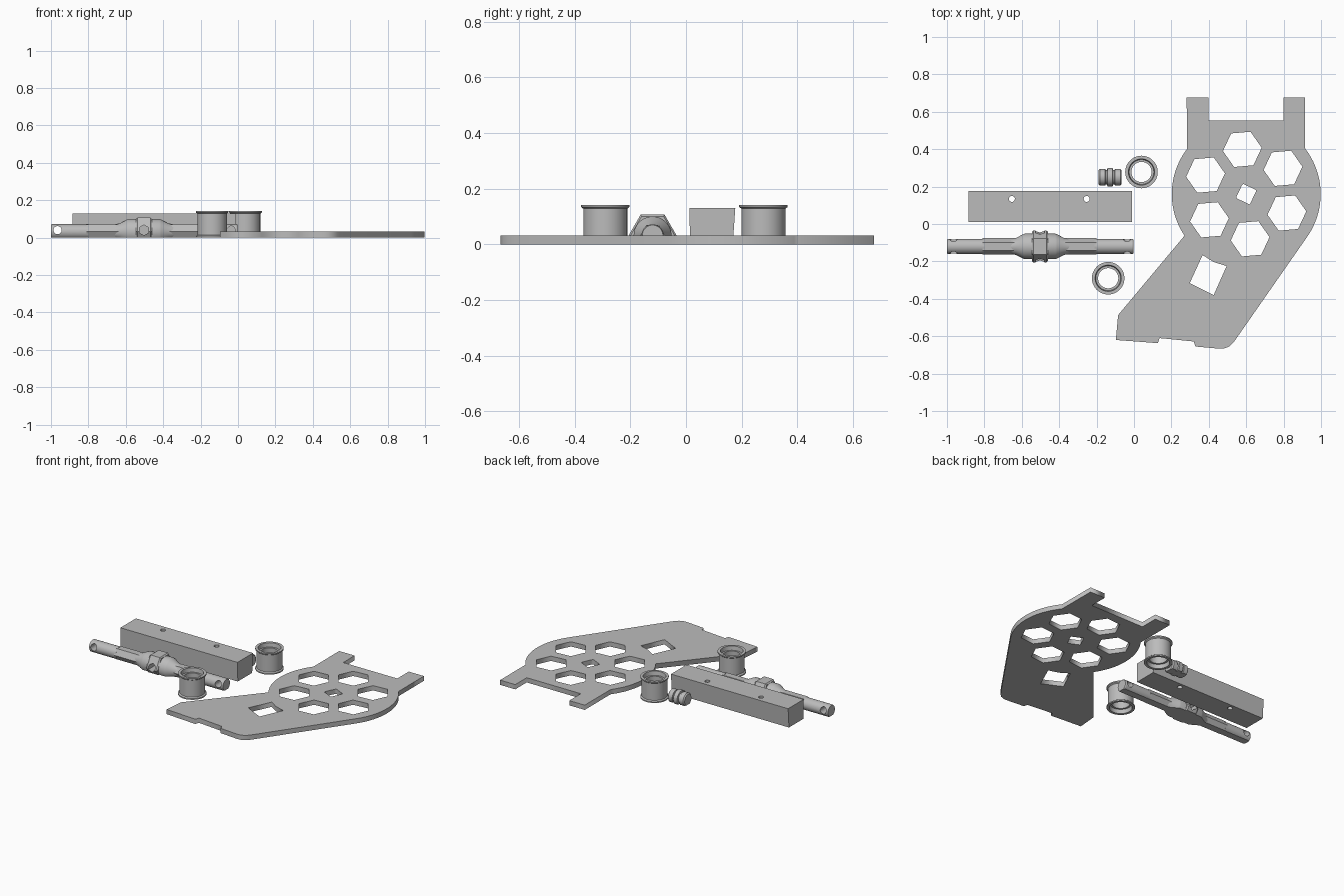
import bpy, bmesh, math
from mathutils import Matrix, Vector

if "Cube" in bpy.data.objects:
    bpy.data.objects.remove(bpy.data.objects["Cube"])

grey = bpy.data.materials.new("mid_grey")
grey.diffuse_color = (0.5, 0.5, 0.5, 1)
grey.use_nodes = True
grey.node_tree.nodes["Principled BSDF"].inputs["Base Color"].default_value = grey.diffuse_color


def add_mesh(name, bm, loc=(0, 0, 0), smooth=True):
    bmesh.ops.recalc_face_normals(bm, faces=bm.faces[:])
    me = bpy.data.meshes.new(name)
    bm.to_mesh(me)
    bm.free()
    ob = bpy.data.objects.new(name, me)
    bpy.context.collection.objects.link(ob)
    ob.location = loc
    me.materials.append(grey)
    if smooth:
        bpy.ops.object.select_all(action='DESELECT')
        ob.select_set(True)
        bpy.context.view_layer.objects.active = ob
        bpy.ops.object.shade_smooth_by_angle(angle=math.radians(30))
    return ob


def lathe(bm, profile, sides, axis='Z', closed=False):
    """Rings of (position along axis, radius); open profiles get end caps."""
    rings = []
    for a, r in profile:
        ring = []
        for i in range(sides):
            t = 2 * math.pi * i / sides
            u, v = r * math.cos(t), r * math.sin(t)
            ring.append(bm.verts.new((a, u, v) if axis == 'X' else (u, v, a)))
        rings.append(ring)
    pairs = list(zip(rings, rings[1:])) + ([(rings[-1], rings[0])] if closed else [])
    for p, q in pairs:
        for i in range(sides):
            j = (i + 1) % sides
            bm.faces.new((p[i], p[j], q[j], q[i]))
    if not closed:
        bm.faces.new(rings[0])
        bm.faces.new(rings[-1])


def cut_flat(bm, z):
    """Slice away everything under height z and close the flat underside."""
    res = bmesh.ops.bisect_plane(bm, geom=bm.verts[:] + bm.edges[:] + bm.faces[:],
                                 plane_co=(0, 0, z), plane_no=(0, 0, 1), clear_inner=True)
    edges = [e for e in res['geom_cut'] if isinstance(e, bmesh.types.BMEdge)]
    bmesh.ops.edgeloop_fill(bm, edges=edges)


def drill(target, name, at, r, depth, along, sides=24):
    bm = bmesh.new()
    bmesh.ops.create_cone(bm, cap_ends=True, segments=sides, radius1=r, radius2=r, depth=depth)
    if along == 'Y':
        bmesh.ops.rotate(bm, verts=bm.verts[:], matrix=Matrix.Rotation(math.pi / 2, 3, 'X'))
    cutter = add_mesh(name, bm, at, False)
    cutter.hide_render = True
    cutter.hide_set(True)
    mod = target.modifiers.new(name, 'BOOLEAN')
    mod.operation = 'DIFFERENCE'
    mod.solver = 'EXACT'
    mod.object = cutter


def arc(cx, cy, r, a0, a1, n):
    return [(cx + r * math.cos(math.radians(a0 + (a1 - a0) * i / n)),
             cy + r * math.sin(math.radians(a0 + (a1 - a0) * i / n))) for i in range(n + 1)]


# Side plate: outline with two top tabs, round middle and slanted foot
CX, CY = 0.6, 0.16
outline = [(0.282, 0.675), (0.397, 0.675), (0.397, 0.553), (0.80, 0.553), (0.80, 0.675), (0.913, 0.675)]
outline += arc(CX, CY, 0.398, 38, -35, 24)
outline += [(0.545, -0.615), (0.53, -0.635), (0.51, -0.655), (0.483, -0.665), (0.46, -0.667),
            (0.328, -0.655), (0.32, -0.628), (0.137, -0.61), (0.127, -0.637), (-0.097, -0.62),
            (-0.085, -0.487)]
outline += arc(CX, CY, 0.398, 214, 143, 24)
loops = [outline]
# Six hexagonal windows around the hub
for k in range(6):
    a = math.radians(35 + 60 * k)
    loops.append(arc(CX + 0.24 * math.cos(a), CY + 0.24 * math.sin(a), 0.104, 5, 365, 6)[:-1])
# Hub hole with two flats, and the square window
loops.append([(CX + x * math.cos(-0.44) - y * math.sin(-0.44), CY + x * math.sin(-0.44) + y * math.cos(-0.44))
              for x, y in arc(0, 0, 0.057, -48, 48, 8) + arc(0, 0, 0.057, 132, 228, 8)
              for x in [max(-0.041, min(0.041, x))]])
loops.append([(0.367, -0.166), (0.425, -0.203), (0.495, -0.225), (0.426, -0.38), (0.298, -0.316)])
cu = bpy.data.curves.new("side_plate", 'CURVE')
cu.dimensions = '2D'
cu.fill_mode = 'BOTH'
cu.extrude = 0.016
for pts in loops:
    sp = cu.splines.new('POLY')
    sp.points.add(len(pts) - 1)
    for p, (x, y) in zip(sp.points, pts):
        p.co = (x, y, 0, 1)
    sp.use_cyclic_u = True
cu.materials.append(grey)
plate = bpy.data.objects.new("side_plate", cu)
plate.location.z = 0.016
bpy.context.collection.objects.link(plate)
bpy.context.view_layer.objects.active = plate
plate.select_set(True)
bpy.ops.object.convert(target='MESH')

# Drilled bar with slightly leaning sides
bm = bmesh.new()
ends = [[bm.verts.new((x, y, z)) for y, z in ((0.015, 0), (0.168, 0), (0.177, 0.13), (0.012, 0.13))]
        for x in (-0.885, -0.012)]
for i in range(4):
    j = (i + 1) % 4
    bm.faces.new((ends[0][i], ends[0][j], ends[1][j], ends[1][i]))
for e in ends:
    bm.faces.new(e)
bar = add_mesh("drilled_bar", bm, smooth=False)
for i, x in enumerate((-0.653, -0.253)):
    drill(bar, f"bar_hole_cutter_{i}", (x, 0.134, 0.065), 0.016, 0.3, 'Z')

# Axle: round ends, hexagonal middle, tapered hub; underside sliced flat
AY, AZ = -0.12, 0.032


def axle_part(name, profile, sides, holes=()):
    bm = bmesh.new()
    lathe(bm, profile, sides, 'X')
    cut_flat(bm, -AZ)
    ob = add_mesh(name, bm, (0, AY, AZ))
    for i, (x, r, n) in enumerate(holes):
        drill(ob, f"{name}_hole_cutter_{i}", (x, AY, 0.04), r, 0.3, 'Y', n)


axle_part("axle_left_end", [(-1.0, 0.037), (-0.995, 0.04), (-0.80, 0.04)], 32, [(-0.965, 0.022, 20)])
axle_part("axle_right_end", [(-0.21, 0.04), (-0.007, 0.04), (-0.002, 0.037)], 32, [(-0.037, 0.022, 20)])
axle_part("axle_left_shaft", [(-0.81, 0.044), (-0.62, 0.044)], 6)
axle_part("axle_right_shaft", [(-0.38, 0.044), (-0.2, 0.044)], 6)
axle_part("axle_hub", [(-0.66, 0.038), (-0.63, 0.046), (-0.595, 0.064), (-0.585, 0.068), (-0.42, 0.068),
                       (-0.41, 0.064), (-0.375, 0.046), (-0.345, 0.038)], 40, [(-0.503, 0.028, 6)])
axle_part("axle_collar", [(-0.545, 0.079), (-0.537, 0.086), (-0.469, 0.086), (-0.461, 0.079)], 6,
          [(-0.503, 0.028, 6)])

# Flanged rollers with a stepped bore
roller = [(0, 0.087), (0.008, 0.087), (0.014, 0.079), (0.128, 0.079), (0.134, 0.087), (0.142, 0.087),
          (0.142, 0.07), (0.115, 0.066), (0.115, 0.054), (0.027, 0.054), (0.027, 0.066), (0, 0.07)]
for name, x, y in (("rear_roller", 0.04, 0.278), ("front_roller", -0.138, -0.29)):
    bm = bmesh.new()
    lathe(bm, roller, 48, closed=True)
    add_mesh(name, bm, (x, y, 0))

# Small grooved coupling
bm = bmesh.new()
lathe(bm, [(-0.062, 0.036), (-0.055, 0.044), (-0.026, 0.044), (-0.024, 0.038), (-0.016, 0.038),
           (-0.014, 0.049), (0.014, 0.049), (0.016, 0.038), (0.024, 0.038), (0.026, 0.044),
           (0.055, 0.044), (0.062, 0.036)], 24, 'X')
cut_flat(bm, -AZ)
add_mesh("small_coupling", bm, (-0.128, 0.25, AZ))
